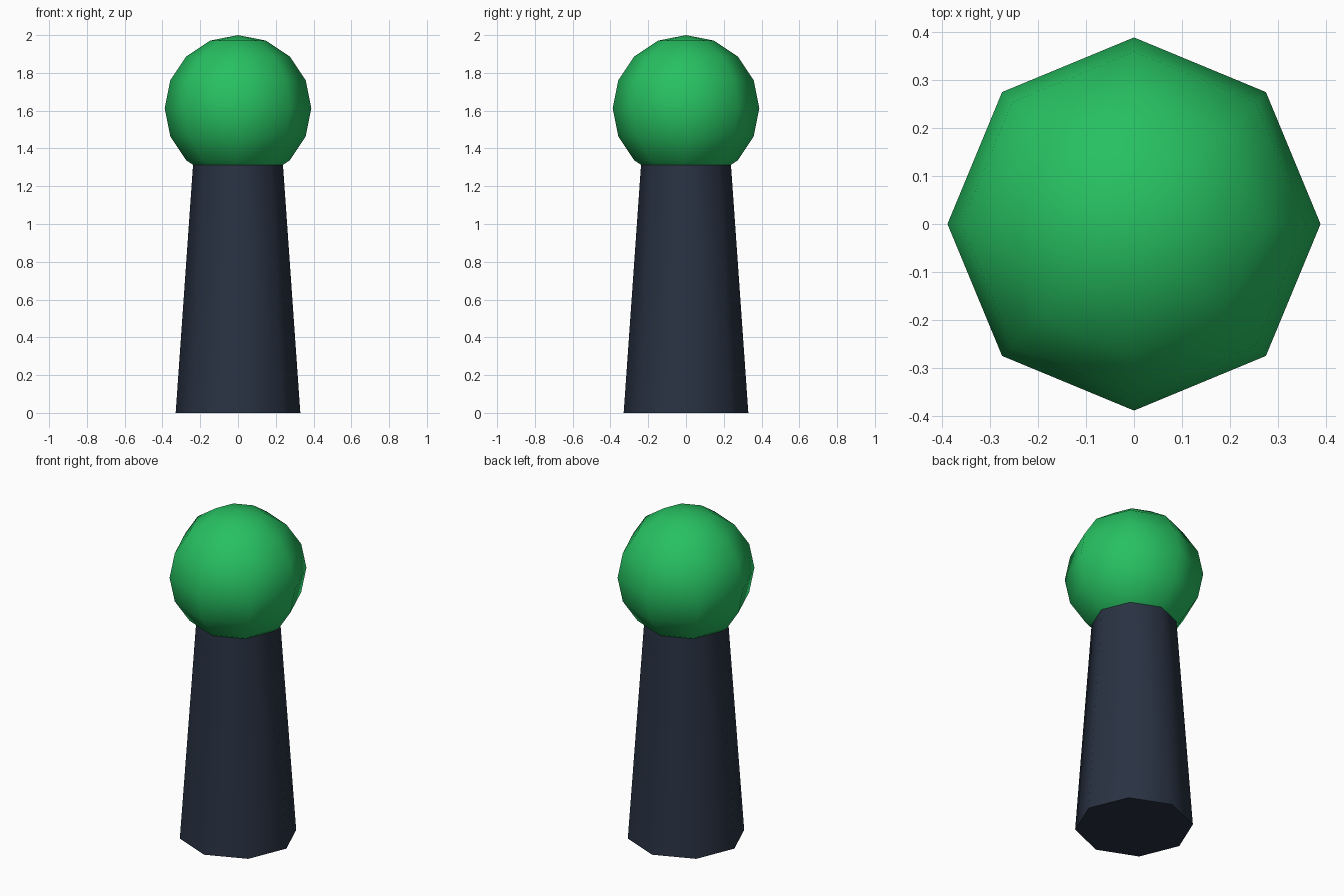
import bpy
from math import radians

if "Cube" in bpy.data.objects:
    bpy.data.objects.remove(bpy.data.objects["Cube"])

SIDES = 8


def finish(name, color):
    """Name, smooth and colour the active object."""
    obj = bpy.context.object
    obj.name = name
    bpy.ops.object.shade_smooth_by_angle(angle=radians(60))
    mat = bpy.data.materials.new(name + "_colour")
    mat.diffuse_color = color
    mat.use_nodes = True
    mat.node_tree.nodes["Principled BSDF"].inputs["Base Color"].default_value = mat.diffuse_color
    obj.data.materials.append(mat)
    return obj


# Tapered eight-sided body, its top tucked just inside the head
height, r_base, taper = 1.36, 0.33, 0.07
bpy.ops.mesh.primitive_cone_add(vertices=SIDES, radius1=r_base,
                                radius2=r_base - taper * height,
                                depth=height, location=(0, 0, height / 2))
finish("body", (0.022, 0.032, 0.055, 1))

# Low-poly round head
bpy.ops.mesh.primitive_uv_sphere_add(segments=SIDES, ring_count=8,
                                     radius=0.388, location=(0, 0, 1.612))
finish("head", (0.02, 0.53, 0.12, 1))
